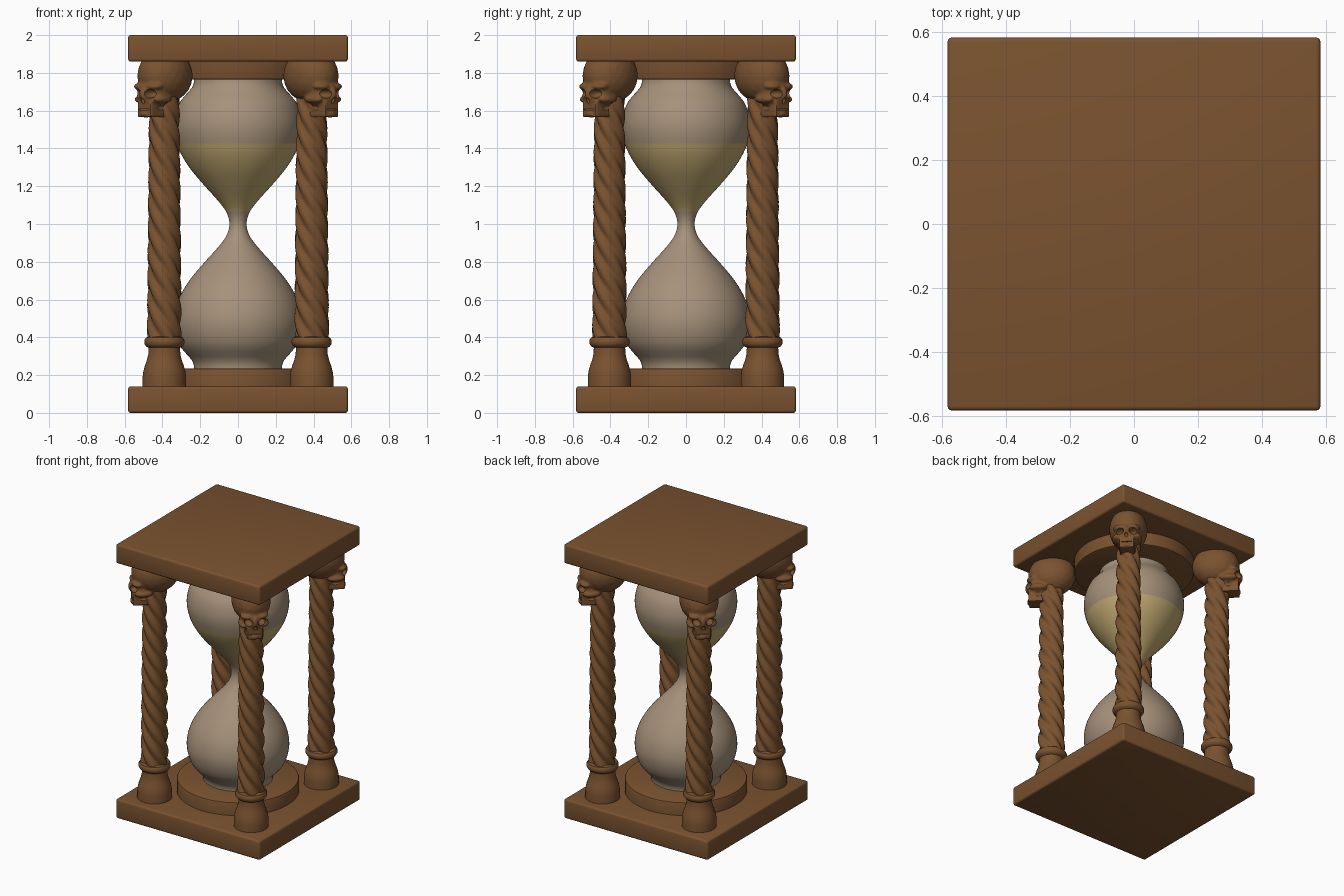
import bpy, bmesh, math
from mathutils import Matrix

if "Cube" in bpy.data.objects:
    bpy.data.objects.remove(bpy.data.objects["Cube"])


def material(name, rgb):
    m = bpy.data.materials.new(name)
    m.diffuse_color = (*rgb, 1)
    m.use_nodes = True
    m.node_tree.nodes["Principled BSDF"].inputs["Base Color"].default_value = m.diffuse_color
    return m


WOOD = material("dark wood", (0.195, 0.085, 0.029))
GLASS = material("dusty glass", (0.38, 0.285, 0.195))
SAND = material("sand", (0.52, 0.39, 0.16))
CX, CY = 0.39, 0.405          # column positions
CORNERS = [(1, 1), (-1, 1), (-1, -1), (1, -1)]


def finish(bm, name, mats=(WOOD,), angle=35):
    bmesh.ops.recalc_face_normals(bm, faces=bm.faces)
    me = bpy.data.meshes.new(name)
    bm.to_mesh(me)
    bm.free()
    for m in mats:
        me.materials.append(m)
    me.shade_smooth()
    me.set_sharp_from_angle(angle=math.radians(angle))
    return me


def place(me, name, loc=(0, 0, 0), rot=0):
    ob = bpy.data.objects.new(name, me)
    ob.location = loc
    ob.rotation_euler.z = rot
    bpy.context.collection.objects.link(ob)
    return ob


def rings(rows, segs, radius):
    """Closed tube: radius(row, angle) gives each ring's outline at height row."""
    bm = bmesh.new()
    loops = []
    for z, r in rows:
        loops.append([bm.verts.new((radius(z, r, a) * math.cos(a), radius(z, r, a) * math.sin(a), z))
                      for a in (2 * math.pi * i / segs for i in range(segs))])
    for lo, hi in zip(loops, loops[1:]):
        for i in range(segs):
            j = (i + 1) % segs
            bm.faces.new((lo[i], lo[j], hi[j], hi[i]))
    bm.faces.new(loops[0][::-1])
    bm.faces.new(loops[-1])
    return bm


def lathe(rows, segs=64):
    return rings(rows, segs, lambda z, r, a: r)


# Square end plates
for name, z in (("bottom_plate", 0.07), ("top_plate", 1.93)):
    bm = bmesh.new()
    bmesh.ops.create_cube(bm, size=1, matrix=Matrix.Translation((0, 0, z)) @ Matrix.Diagonal((1.164, 1.164, 0.14, 1)))
    bmesh.ops.bevel(bm, geom=bm.edges[:], offset=0.014, segments=3, profile=0.5, affect='EDGES')
    place(finish(bm, name), name)

# Round seats for the glass
disc = [(0.13, 0.405), (0.222, 0.405), (0.232, 0.401), (0.236, 0.392)]
place(finish(lathe(disc), "bottom_disc"), "bottom_disc")
place(finish(lathe([(2 - z, r) for z, r in disc]), "top_disc"), "top_disc")

# Glass bulbs: half profile mirrored about the waist, smoothed by a spline
half = [(0.225, 0.232), (0.265, 0.236), (0.30, 0.262), (0.35, 0.305), (0.42, 0.332), (0.50, 0.339),
        (0.60, 0.315), (0.70, 0.258), (0.80, 0.175), (0.88, 0.103), (0.94, 0.06), (1.0, 0.045)]
prof = half + [(2 - z, r) for z, r in half[-2::-1]]


def radius_at(z):
    for i in range(len(prof) - 1):
        z0, r0 = prof[i]
        z1, r1 = prof[i + 1]
        if z <= z1 + 1e-9:
            slope = [0, 0]
            for k in (0, 1):
                a, b = prof[max(i + k - 1, 0)], prof[min(i + k + 1, len(prof) - 1)]
                slope[k] = (b[1] - a[1]) / (b[0] - a[0]) * (z1 - z0)
            t = (z - z0) / (z1 - z0)
            return ((2*t**3 - 3*t*t + 1) * r0 + (t**3 - 2*t*t + t) * slope[0]
                    + (3*t*t - 2*t**3) * r1 + (t**3 - t*t) * slope[1])
    return prof[-1][1]


SAND_LOW, SAND_TOP = 1.065, 1.425
zs = sorted({0.225 + 1.55 * i / 62 for i in range(63)} | {SAND_LOW, SAND_TOP})
bm = lathe([(z, radius_at(z)) for z in zs])
for f in bm.faces:
    f.material_index = int(SAND_LOW < f.calc_center_median().z < SAND_TOP)
place(finish(bm, "glass_bulbs", (GLASS, SAND), 50), "glass_bulbs")

# Twisted columns with turned bases
LOBES, PITCH = 5, 0.65


def twist(z, r, a):
    return r * (0.78 + 0.24 * abs(math.cos(LOBES / 2 * (a + 2 * math.pi * z / PITCH))))


rope = rings([(0.36 + 1.32 * i / 100, 0.091 - 0.011 * i / 100) for i in range(101)], 50, twist)
column = finish(rope, "column", angle=60)
base = finish(lathe([(0.13, 0.115), (0.19, 0.115), (0.22, 0.111), (0.25, 0.103), (0.28, 0.092), (0.31, 0.085),
                     (0.345, 0.083), (0.352, 0.097), (0.367, 0.106), (0.385, 0.106), (0.398, 0.098),
                     (0.405, 0.08)], 40), "column_base")


# Skull capital: blended ellipsoids, then carved sockets (face looks along +x)
def blob(bm, c, r):
    for y in {c[1], -c[1]}:
        m = Matrix.Translation((c[0], y, c[2])) @ Matrix.Diagonal((*r, 1))
        bmesh.ops.create_icosphere(bm, subdivisions=3, radius=1, matrix=m)


def block(bm, c, s):
    for y in {c[1], -c[1]}:
        bmesh.ops.create_cube(bm, size=1, matrix=Matrix.Translation((c[0], y, c[2])) @ Matrix.Diagonal((*s, 1)))


bm = bmesh.new()
blob(bm, (-0.005, 0, 1.785), (0.162, 0.13, 0.145))      # cranium
blob(bm, (0.085, 0, 1.69), (0.083, 0.085, 0.09))        # face
blob(bm, (0.085, 0.072, 1.66), (0.062, 0.03, 0.022))    # cheekbones
blob(bm, (0.118, 0.045, 1.728), (0.045, 0.05, 0.02))    # brow
blob(bm, (0.16, 0, 1.69), (0.018, 0.014, 0.04))         # nose bridge
block(bm, (0.082, 0, 1.608), (0.14, 0.105, 0.085))      # jaw
blob(bm, (0.14, 0, 1.583), (0.025, 0.035, 0.02))        # chin
skull = place(finish(bm, "skull_form"), "skull_form")

bm = bmesh.new()
blob(bm, (0.16, 0.046, 1.69), (0.055, 0.029, 0.025))    # eye sockets
blob(bm, (0.178, 0, 1.65), (0.028, 0.014, 0.02))        # nose hole
blob(bm, (0.07, 0.128, 1.705), (0.045, 0.028, 0.03))    # temples
blob(bm, (0.085, 0.078, 1.615), (0.04, 0.032, 0.02))    # cheek hollows
block(bm, (0.165, 0, 1.606), (0.04, 0.075, 0.006))      # mouth line
cutter = place(finish(bm, "skull_cutter"), "skull_cutter")
cutter.hide_render = True

remesh = skull.modifiers.new("blend", 'REMESH')
remesh.mode = 'VOXEL'
remesh.voxel_size = 0.008
smooth = skull.modifiers.new("soften", 'SMOOTH')
smooth.factor, smooth.iterations = 0.5, 4
carve = skull.modifiers.new("carve", 'BOOLEAN')
carve.operation, carve.object, carve.solver, carve.use_self = 'DIFFERENCE', cutter, 'EXACT', True
bpy.context.view_layer.update()
baked = bpy.data.meshes.new_from_object(skull.evaluated_get(bpy.context.evaluated_depsgraph_get()))
for ob in (skull, cutter):
    bpy.data.objects.remove(ob)
baked.materials.clear()
baked.materials.append(WOOD)
baked.polygons.foreach_set("material_index", [0] * len(baked.polygons))
baked.shade_smooth()
baked.set_sharp_from_angle(angle=math.radians(40))

# One column, base and outward-facing skull at each corner
for i, (sx, sy) in enumerate(CORNERS, 1):
    loc, rot = (sx * CX, sy * CY, 0), math.atan2(sy, sx)
    place(column, f"column_{i}", loc, rot)
    place(base, f"column_base_{i}", loc, rot)
    place(baked, f"skull_capital_{i}", loc, rot)
